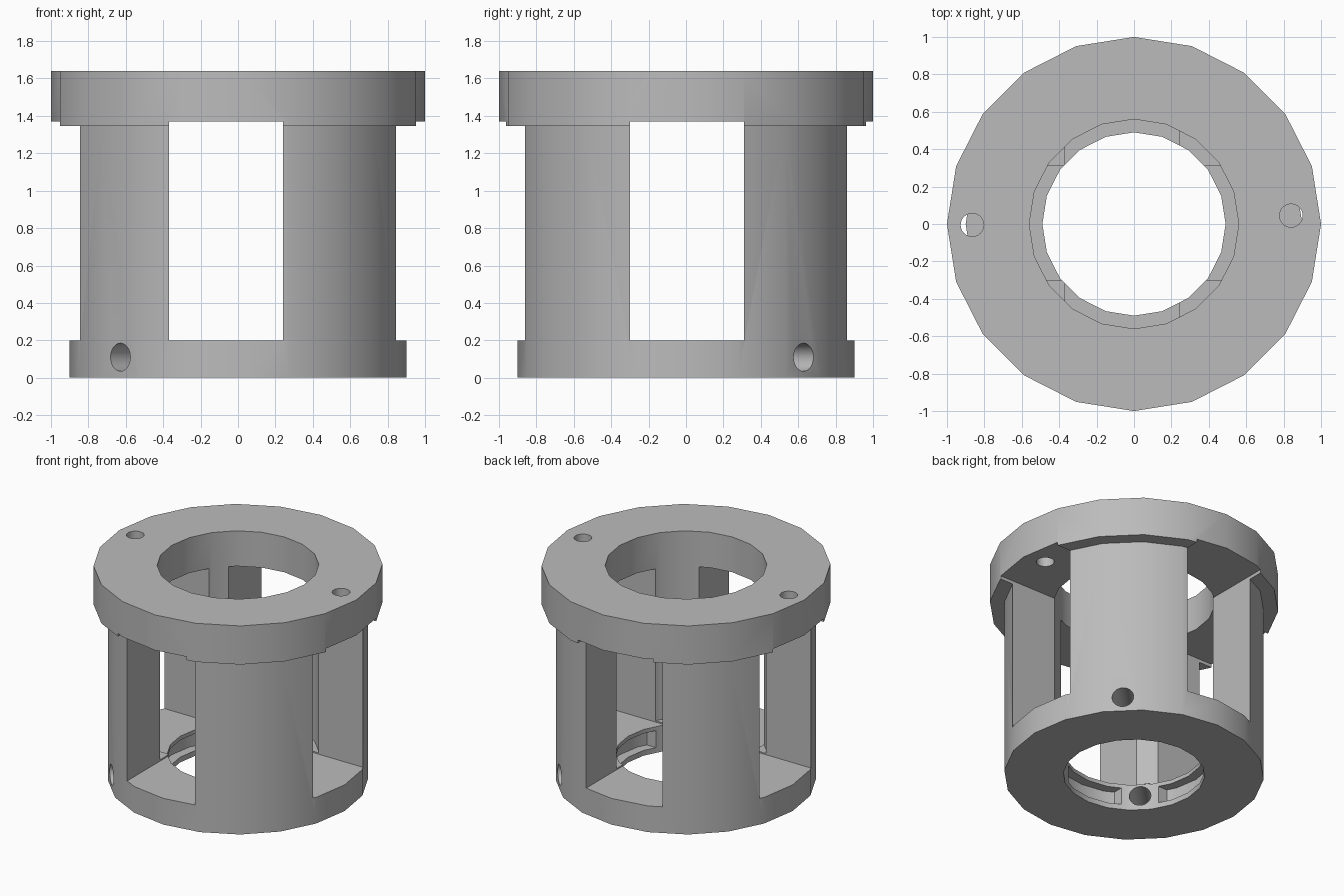
import bpy, bmesh, math
from mathutils import Matrix, Vector

cube = bpy.data.objects.get("Cube")
if cube:
    bpy.data.objects.remove(cube, do_unlink=True)

SIDES = 20

grey = bpy.data.materials.new("plain_grey")
grey.use_nodes = True
colour = (0.5, 0.5, 0.5, 1)
grey.diffuse_color = colour
grey.node_tree.nodes["Principled BSDF"].inputs["Base Color"].default_value = colour


def add_object(name, bm):
    bmesh.ops.recalc_face_normals(bm, faces=bm.faces)
    mesh = bpy.data.meshes.new(name)
    bm.to_mesh(mesh)
    bm.free()
    mesh.materials.append(grey)
    obj = bpy.data.objects.new(name, mesh)
    bpy.context.collection.objects.link(obj)
    return obj


def lathe(name, profile):
    """Closed ring turned from (radius, height) points."""
    bm = bmesh.new()
    rings = []
    for i in range(SIDES):
        a = math.tau * i / SIDES
        rings.append([bm.verts.new((r * math.cos(a), r * math.sin(a), z)) for r, z in profile])
    n = len(profile)
    for i in range(SIDES):
        here, there = rings[i], rings[(i + 1) % SIDES]
        for j in range(n):
            k = (j + 1) % n
            bm.faces.new((here[j], there[j], there[k], here[k]))
    return add_object(name, bm)


def box(name, low, high):
    low, high = Vector(low), Vector(high)
    bm = bmesh.new()
    bmesh.ops.create_cube(bm, size=1, matrix=Matrix.Translation((low + high) / 2)
                          @ Matrix.Diagonal((*(high - low), 1)))
    return add_object(name, bm)


def cylinder(name, radius, depth, matrix, sides=24):
    bm = bmesh.new()
    bmesh.ops.create_cone(bm, cap_ends=True, segments=sides, radius1=radius,
                          radius2=radius, depth=depth, matrix=matrix)
    return add_object(name, bm)


def combine(obj, cutter, operation="DIFFERENCE"):
    """Apply a boolean and discard the cutter."""
    cutter.hide_render = True
    mod = obj.modifiers.new("cut", "BOOLEAN")
    mod.operation, mod.solver, mod.object = operation, "EXACT", cutter
    bpy.context.view_layer.objects.active = obj
    bpy.ops.object.modifier_apply(modifier=mod.name)
    bpy.data.objects.remove(cutter, do_unlink=True)


# Turned body: base with inner lip, tall wall and wide top flange
bore, lip, wall, flange = 0.56, 0.49, 0.9, 1.0
lip_top, flange_bottom, top = 0.21, 1.345, 1.64
housing = lathe("cage_housing", [
    (lip, 0), (wall, 0), (wall, flange_bottom), (flange, flange_bottom),
    (flange, top), (bore, top), (bore, lip_top), (lip, lip_top)])

# Windows straight through both ways, leaving four corner pillars
combine(housing, box("window_front_back", (-0.37, -2, 0.2), (0.24, 2, 1.37)))
combine(housing, box("window_sides", (-2, -0.3, 0.2), (2, 0.31, 1.37)))

# Shallow slots inside the base lip
for half_x, half_y in ((0.24, 1), (1, 0.24)):
    slot = box("lip_slot", (-half_x, -half_y, 0.04), (half_x, half_y, 0.17))
    limit = cylinder("slot_limit", bore, 1, Matrix.Identity(4), SIDES)
    combine(slot, limit, "INTERSECT")
    combine(housing, slot)

# Diagonal pin hole through the base
tilt = Matrix.Rotation(math.radians(45), 4, "Z") @ Matrix.Rotation(math.radians(90), 4, "Y")
combine(housing, cylinder("pin_hole", 0.075, 3, Matrix.Translation((0, 0, 0.11)) @ tilt))

# Vertical screw holes in the flange
for x, y in ((-0.865, -0.005), (0.84, 0.045)):
    combine(housing, cylinder("screw_hole", 0.062, 1, Matrix.Translation((x, y, top))))

# Smooth walls, sharp rims
bpy.ops.object.select_all(action="DESELECT")
housing.select_set(True)
bpy.context.view_layer.objects.active = housing
bpy.ops.object.shade_smooth_by_angle(angle=math.radians(30))
